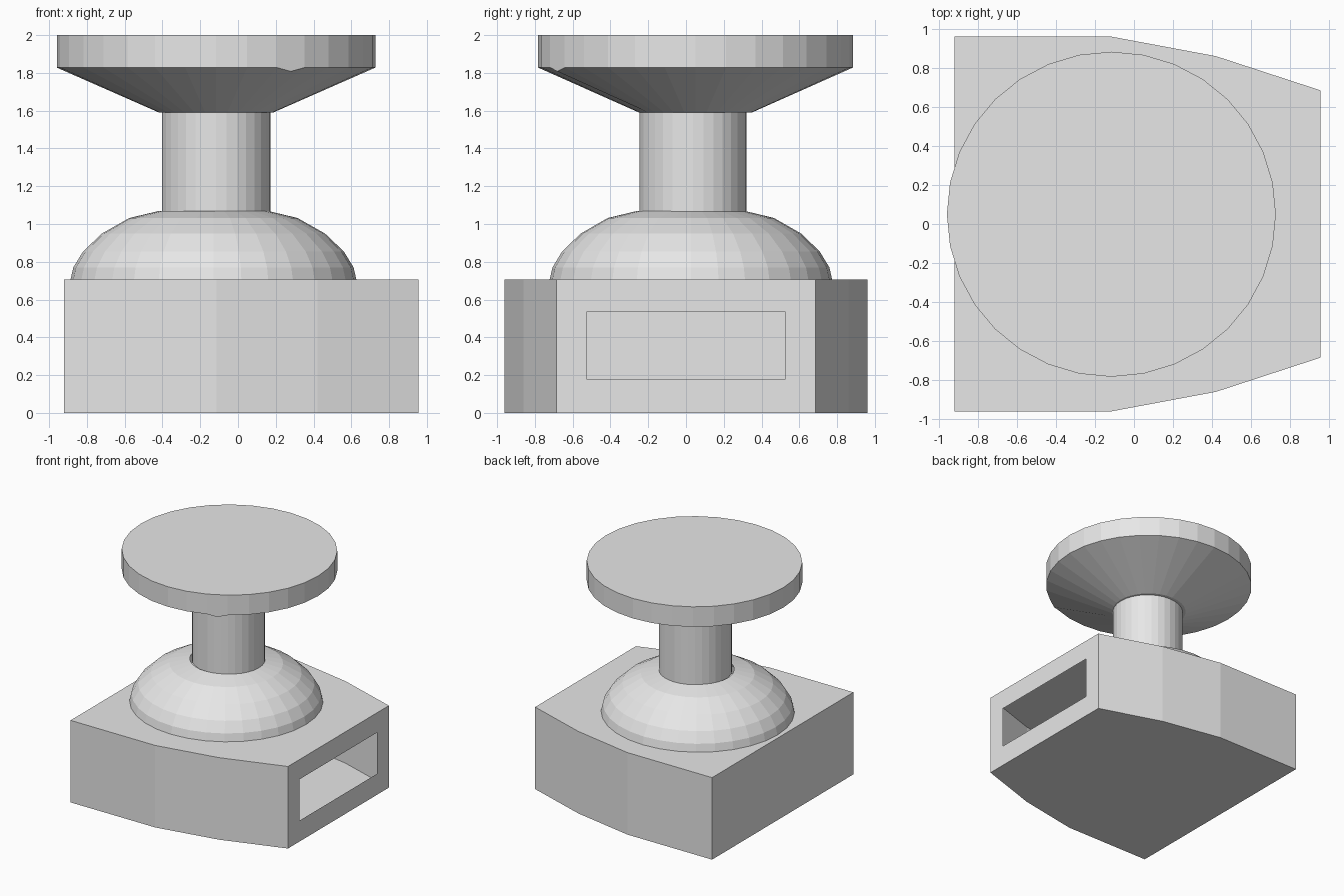
import bpy
import bmesh
from math import cos, sin, pi

cube = bpy.data.objects.get("Cube")
if cube:
    bpy.data.objects.remove(cube, do_unlink=True)

SIDES = 32

grey = bpy.data.materials.new("plain_grey")
grey.use_nodes = True
grey.diffuse_color = (0.8, 0.8, 0.8, 1)
grey.node_tree.nodes["Principled BSDF"].inputs["Base Color"].default_value = (0.8, 0.8, 0.8, 1)


def finish(name, bm):
    bmesh.ops.recalc_face_normals(bm, faces=bm.faces[:])
    mesh = bpy.data.meshes.new(name)
    bm.to_mesh(mesh)
    bm.free()
    mesh.materials.append(grey)
    obj = bpy.data.objects.new(name, mesh)
    bpy.context.collection.objects.link(obj)
    return obj


def lathe(profile, centre, cap_top=False):
    """Revolve (radius, height) pairs around an upright axis."""
    bm = bmesh.new()
    angles = [2 * pi * i / SIDES for i in range(SIDES)]
    rings = [[bm.verts.new((centre[0] + r * cos(a), centre[1] + 0.988 * r * sin(a), z))
              for a in angles] for r, z in profile]
    for low, high in zip(rings, rings[1:]):
        for i in range(SIDES):
            j = (i + 1) % SIDES
            bm.faces.new((low[i], low[j], high[j], high[i]))
    if cap_top:
        bm.faces.new(rings[-1])
    return bm, rings


# Hollow thin-walled base with bowed front and back walls
bm = bmesh.new()
half = [(-0.92, -0.96), (-0.115, -0.96), (0.42, -0.86), (0.955, -0.685)]
outline = half + [(x, -y) for x, y in reversed(half)]
floor = bm.faces.new([bm.verts.new((x, y, 0)) for x, y in outline])
extruded = bmesh.ops.extrude_face_region(bm, geom=[floor], use_keep_orig=True)
top_verts = [g for g in extruded["geom"] if isinstance(g, bmesh.types.BMVert)]
bmesh.ops.translate(bm, verts=top_verts, vec=(0, 0, 0.705))
bmesh.ops.recalc_face_normals(bm, faces=bm.faces[:])

# Rectangular slot opening in the +x wall
wall = max(bm.faces, key=lambda f: f.calc_center_median().x)
bmesh.ops.inset_region(bm, faces=[wall], thickness=0.16)
for v in wall.verts:
    v.co.y = 0.527 if v.co.y > 0 else -0.527
    v.co.z = 0.535 if v.co.z > 0.35 else 0.18
bmesh.ops.delete(bm, geom=[wall], context="FACES_ONLY")
finish("base_box", bm)

# Low faceted dome
dome = [(0.757, 0.705), (0.742, 0.77), (0.69, 0.855), (0.59, 0.95), (0.445, 1.032), (0.285, 1.07)]
finish("dome", lathe(dome, (-0.13, 0.026))[0])

# Upright stem
finish("stem", lathe([(0.287, 1.06), (0.287, 1.6)], (-0.116, 0.037))[0])

# Flared top with a flat round plate
head = [(0.302, 1.59), (0.843, 1.828), (0.843, 2.0)]
bm, rings = lathe(head, (-0.116, 0.05), cap_top=True)
bm.faces.new(reversed(rings[0]))

# Small nick under the plate rim
ends = [rings[1][-6], rings[1][-5]]
edge = bm.edges.get(ends)
nick = bmesh.ops.subdivide_edges(bm, edges=[edge], cuts=1)
for v in nick["geom_inner"]:
    if isinstance(v, bmesh.types.BMVert):
        v.co.z -= 0.02
finish("top_plate", bm)
